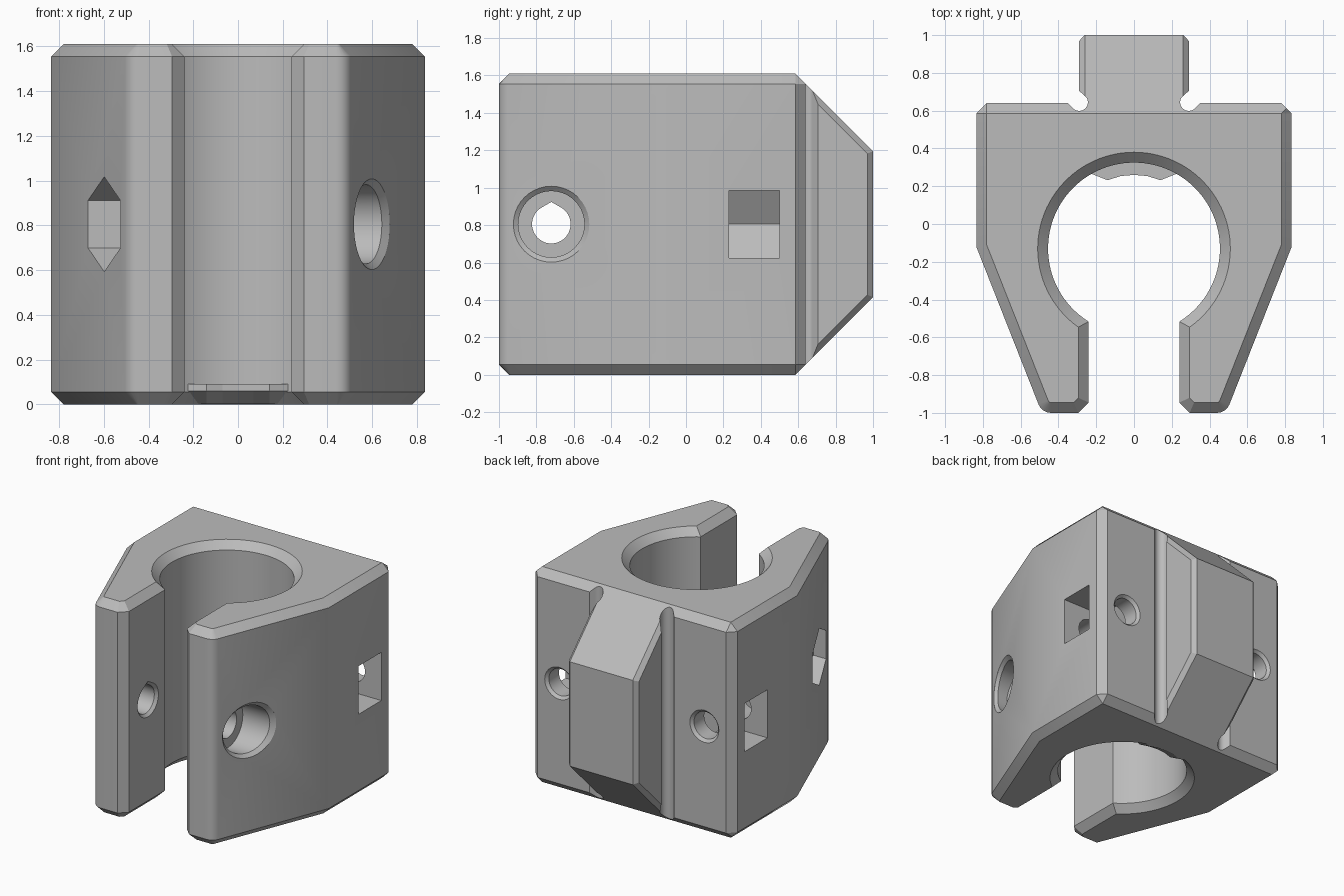
import bpy, bmesh
from math import sin, cos, radians, acos, degrees
from mathutils import Matrix, Vector

cube = bpy.data.objects.get("Cube")
if cube:
    bpy.data.objects.remove(cube, do_unlink=True)

H, C = 1.61, 0.055            # height and chamfer
BORE_Y, BORE_R = -0.13, 0.455
BOLT_Y, MID = -0.72, H / 2

grey = bpy.data.materials.new("matte grey")
grey.use_nodes = True
grey.diffuse_color = (0.5, 0.5, 0.5, 1)
grey.node_tree.nodes["Principled BSDF"].inputs["Base Color"].default_value = (0.5, 0.5, 0.5, 1)


def loft(name, rings):
    """Closed solid through a list of equal-length point rings."""
    bm = bmesh.new()
    loops = [[bm.verts.new(p) for p in ring] for ring in rings]
    n = len(loops[0])
    for a, b in zip(loops, loops[1:]):
        for i in range(n):
            j = (i + 1) % n
            bm.faces.new((a[i], a[j], b[j], b[i]))
    bm.faces.new(loops[0])
    bm.faces.new(loops[-1])
    bmesh.ops.recalc_face_normals(bm, faces=bm.faces)
    mesh = bpy.data.meshes.new(name)
    bm.to_mesh(mesh)
    bm.free()
    mesh.materials.append(grey)
    ob = bpy.data.objects.new(name, mesh)
    bpy.context.collection.objects.link(ob)
    return ob


def polar(cx, cy, r, deg):
    return cx + r * cos(radians(deg)), cy + r * sin(radians(deg))


def x_ring(x, r, n=40, start=0, tear=False, shear=0):
    """Ring around the clamp bolt axis, optionally teardrop or slanted."""
    pts = []
    for i in range(n):
        a = start + 360 * i / n
        off = abs(a - 90)
        rr = r / cos(radians(30 - off)) if tear and off < 30 else r
        dy, dz = polar(0, 0, rr, a)
        pts.append((x + shear * dy, BOLT_Y + dy, MID + dz))
    return pts


def y_ring(x, y, r, n=32):
    return [(px, y, pz) for px, pz in (polar(x, MID, r, 360 * i / n) for i in range(n))]


# Clamp outline, right half: (full point, point at the chamfered ends)
half = []
end_full = -degrees(acos(0.24 / BORE_R))
end_in = -degrees(acos(0.295 / (BORE_R + C)))
STEPS = 40
for i in range(STEPS + 1):
    t = i / STEPS
    half.append((polar(0, BORE_Y, BORE_R, 90 + t * (end_full - 90)),
                 polar(0, BORE_Y, BORE_R + C, 90 + t * (end_in - 90))))
half += [((0.24, -0.945), (0.295, -0.92)), ((0.295, -1), (0.318, -0.945))]
for a in (-90, -73, -56, -39, -22):
    half.append((polar(0.44, -0.93, 0.07, a), polar(0.44, -0.93, 0.015, a)))
half += [((0.835, -0.12), (0.78, -0.11)), ((0.835, 0.585), (0.78, 0.585))]
# Back face, relief groove and mounting block
back = [(0.78, 0.64), (0.35, 0.64)]
back += [polar(0.29, 0.645, 0.046, -43 - 167 * i / 12) for i in range(13)]
back += [(0.29, 0.705), (0.29, 0.97), (0.26, 1.0)]
half += [(p, p) for p in back]


def mirrored(points):
    return points + [(-x, y) for x, y in reversed(points[1:])]


full = mirrored([p[0] for p in half])
inset = mirrored([p[1] for p in half])
body = loft("clamp_body", [[(x, y, z) for x, y in ring] for ring, z in
                           ((inset, 0), (full, C), (full, H - C), (inset, H))])

cutters = []


def cut(name, rings):
    ob = loft(name, rings)
    ob.hide_render = True
    cutters.append(ob)
    return ob


# Sloped back, top and bottom
slope = [(0.485, H + 0.1), (1.2, 0.995), (1.2, H + 0.1)]
for name, tri in (("top_slope", slope), ("bottom_slope", [(y, H - z) for y, z in slope])):
    cut(name, [[(x, y, z) for y, z in tri] for x in (-1, 1)])

# Small chamfers on the sloped edges of the mounting block
for side in (1, -1):
    for up in (1, -1):
        def edge_ring(y):
            centre = Vector((side * 0.29, y, MID + up * (2.195 - y - MID)))
            u, v = Vector((1, 0, 0)), Vector((0, 1, up)).normalized()
            return [centre + d * 0.03 for d in (u, v, -u, -v)]
        cut("block_edge", [edge_ring(0.65), edge_ring(1.03)])

# Clamp bolt hole, with teardrop roof and countersunk slot mouths
cut("bolt_hole", [x_ring(x, r, 48, tear=True) for x, r in
                  ((-0.5, 0.103), (-0.26, 0.103), (-0.24, 0.123),
                   (0.24, 0.123), (0.26, 0.103), (0.5, 0.103))])
# Bolt head recess on the left arm
face_x, lean = 0.835 + 0.395 * (BOLT_Y + 0.12), 0.395
cut("head_recess", [x_ring(face_x + 0.1, 0.203, shear=lean), x_ring(face_x, 0.203, shear=lean),
                    x_ring(face_x - 0.025, 0.177, shear=lean), x_ring(0.42, 0.177)])
# Hexagonal nut recess on the right arm
cut("nut_recess", [x_ring(-0.9, 0.212, 6, 30), x_ring(-0.42, 0.212, 6, 30)])

# Side nut slots with pointed ends, and the back screw holes
for s in (1, -1):
    outline = [(0.9, MID - 0.18), (0.495, MID - 0.18), (0.39, MID),
               (0.495, MID + 0.18), (0.9, MID + 0.18)]
    cut("side_nut_slot", [[(s * x, y, z) for x, z in outline] for y in (0.23, 0.5)])
    cut("back_screw_hole", [y_ring(s * 0.6, y, r) for y, r in
                            ((0.7, 0.12), (0.64, 0.12), (0.62, 0.1), (0.05, 0.1))])

bpy.context.view_layer.objects.active = body
for c in cutters:
    mod = body.modifiers.new(c.name, "BOOLEAN")
    mod.operation, mod.solver, mod.object = "DIFFERENCE", "EXACT", c
    bpy.ops.object.modifier_apply(modifier=mod.name)
for c in cutters:
    bpy.data.objects.remove(c, do_unlink=True)

# Stop lip at the bottom of the bore
lip = [(0, 0.26), (0.07, 0.254), (0.14, 0.232), (0.235, 0.27), (0.25, 0.4)]
lip = mirrored(lip)
loft("bore_lip", [[(x, y + dy if y < 0.3 else y, z) for x, y in lip]
                  for z, dy in ((0.002, 0.1), (0.06, 0), (0.09, 0))])

# Smooth the round walls, keep the edges sharp
bpy.ops.object.select_all(action="DESELECT")
body.select_set(True)
bpy.context.view_layer.objects.active = body
bpy.ops.object.shade_smooth_by_angle(angle=radians(25))
